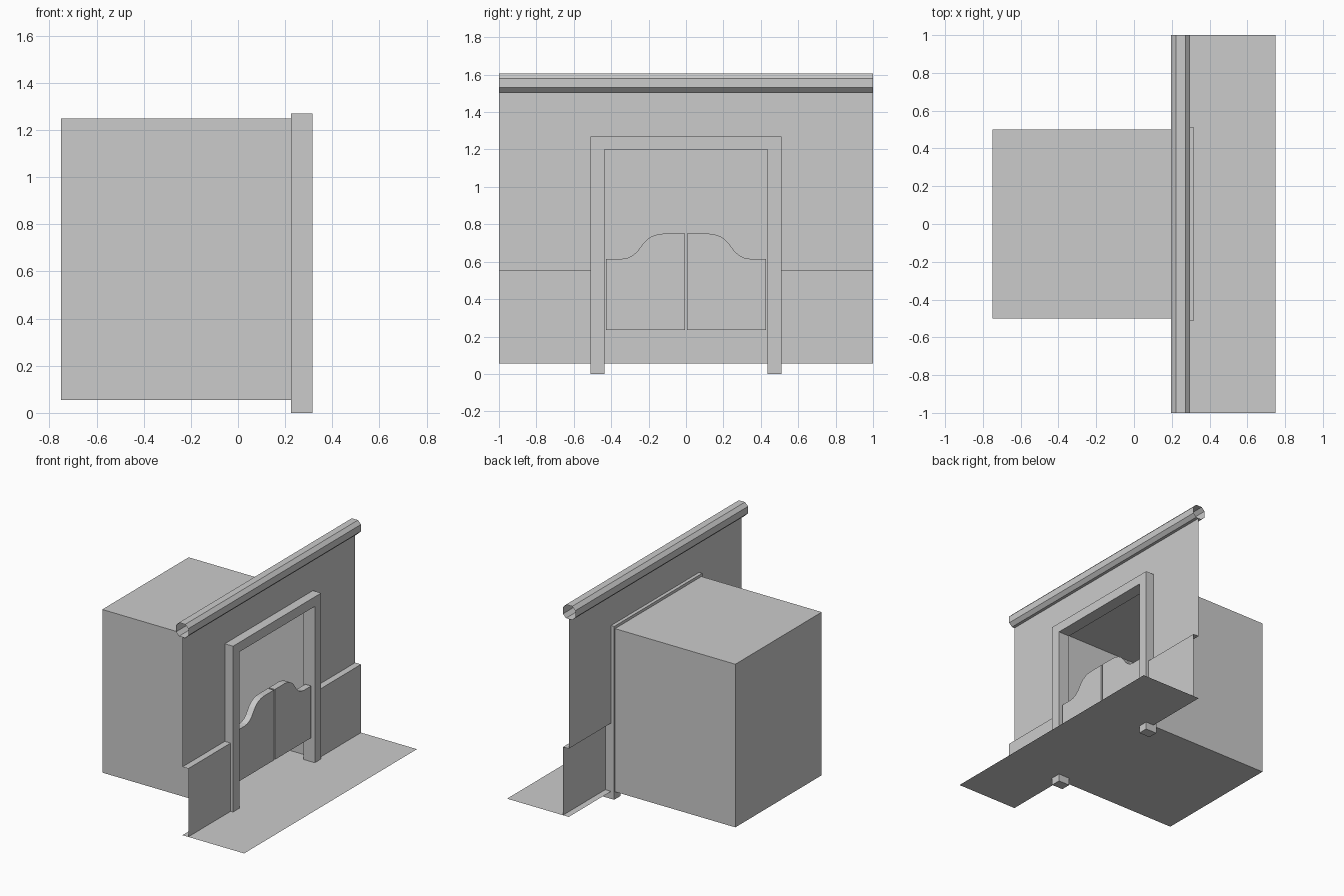
import bpy

if "Cube" in bpy.data.objects:
    bpy.data.objects.remove(bpy.data.objects["Cube"])

FLOOR, WALL_X, PANEL_X = 0.055, 0.25, 0.297


def make(name, verts, faces):
    me = bpy.data.meshes.new(name)
    me.from_pydata(verts, [], faces)
    me.update()
    ob = bpy.data.objects.new(name, me)
    bpy.context.collection.objects.link(ob)
    return ob


def prism_x(name, outline, x0, x1):
    """Solid from a counter-clockwise (y, z) outline, extruded along x."""
    n = len(outline)
    verts = [(x0, y, z) for y, z in outline] + [(x1, y, z) for y, z in outline]
    faces = [tuple(range(n - 1, -1, -1)), tuple(range(n, 2 * n))]
    faces += [(i, (i + 1) % n, n + (i + 1) % n, n + i) for i in range(n)]
    return make(name, verts, faces)


def strip_y(name, path, y0, y1, closed=False):
    """Open sheet from an (x, z) path, swept along y."""
    n = len(path)
    verts = [(x, y0, z) for x, z in path] + [(x, y1, z) for x, z in path]
    faces = [(i, (i + 1) % n, n + (i + 1) % n, n + i)
             for i in range(n if closed else n - 1)]
    return make(name, verts, faces)


def mirror_y(pts):
    return [(-y, z) for y, z in reversed(pts)]


# front floor strip
make("front_floor", [(WALL_X, -1, FLOOR), (0.75, -1, FLOOR), (0.75, 1, FLOOR), (WALL_X, 1, FLOOR)],
     [(0, 1, 2, 3)])

# room behind the doorway, open towards the front
room = [(x, y, z) for x in (-0.75, WALL_X) for y in (-0.5, 0.5) for z in (FLOOR, 1.25)]
make("back_room", room, [(0, 1, 3, 2), (0, 4, 5, 1), (2, 3, 7, 6), (1, 5, 7, 3), (0, 2, 6, 4)])

# upper wall around the opening
wall = [(-1, 0.555), (-0.5, 0.555), (-0.5, 1.25), (0.5, 1.25), (0.5, 0.555),
        (1, 0.555), (1, 1.505), (0.5, 1.505), (-0.5, 1.505), (-1, 1.505),
        (-1, 1.25), (1, 1.25)]
make("upper_wall", [(WALL_X, y, z) for y, z in wall],
     [(0, 1, 2, 10), (4, 5, 11, 3), (10, 2, 8, 9), (2, 3, 7, 8), (3, 11, 6, 7)])

# projecting lower wall panels with a ledge on top
panel = [(PANEL_X, FLOOR), (PANEL_X, 0.555), (WALL_X, 0.555)]
for side, y0, y1 in (("left", -1, -0.5), ("right", 0.5, 1)):
    strip_y(side + "_wall_panel", panel[::-1], y0, y1)

# eight-sided hollow rail along the top of the wall
a, b = 0.05, 0.025
rail = [(a, -b), (a, b), (b, a), (-b, a), (-a, b), (-a, -b), (-b, -a), (b, -a)]
strip_y("top_rail", [(0.247 + x, 1.555 + z) for x, z in rail][::-1], -1, 1, closed=True)

# door frame
half = [(0.436, 0), (0.51, 0), (0.51, 1.27)]
prism_x("door_frame", half + mirror_y(half) + [(-0.436, 1.2), (0.436, 1.2)], 0.225, 0.317)

# swinging half doors with a curved top
door = [(0.006, 0.235), (0.427, 0.235), (0.427, 0.615), (0.345, 0.615), (0.315, 0.619),
        (0.285, 0.633), (0.26, 0.655), (0.225, 0.702), (0.205, 0.722), (0.18, 0.737),
        (0.15, 0.746), (0.12, 0.75), (0.006, 0.75)]
prism_x("right_swing_door", door, 0.246, 0.294)
prism_x("left_swing_door", mirror_y(door), 0.246, 0.294)
